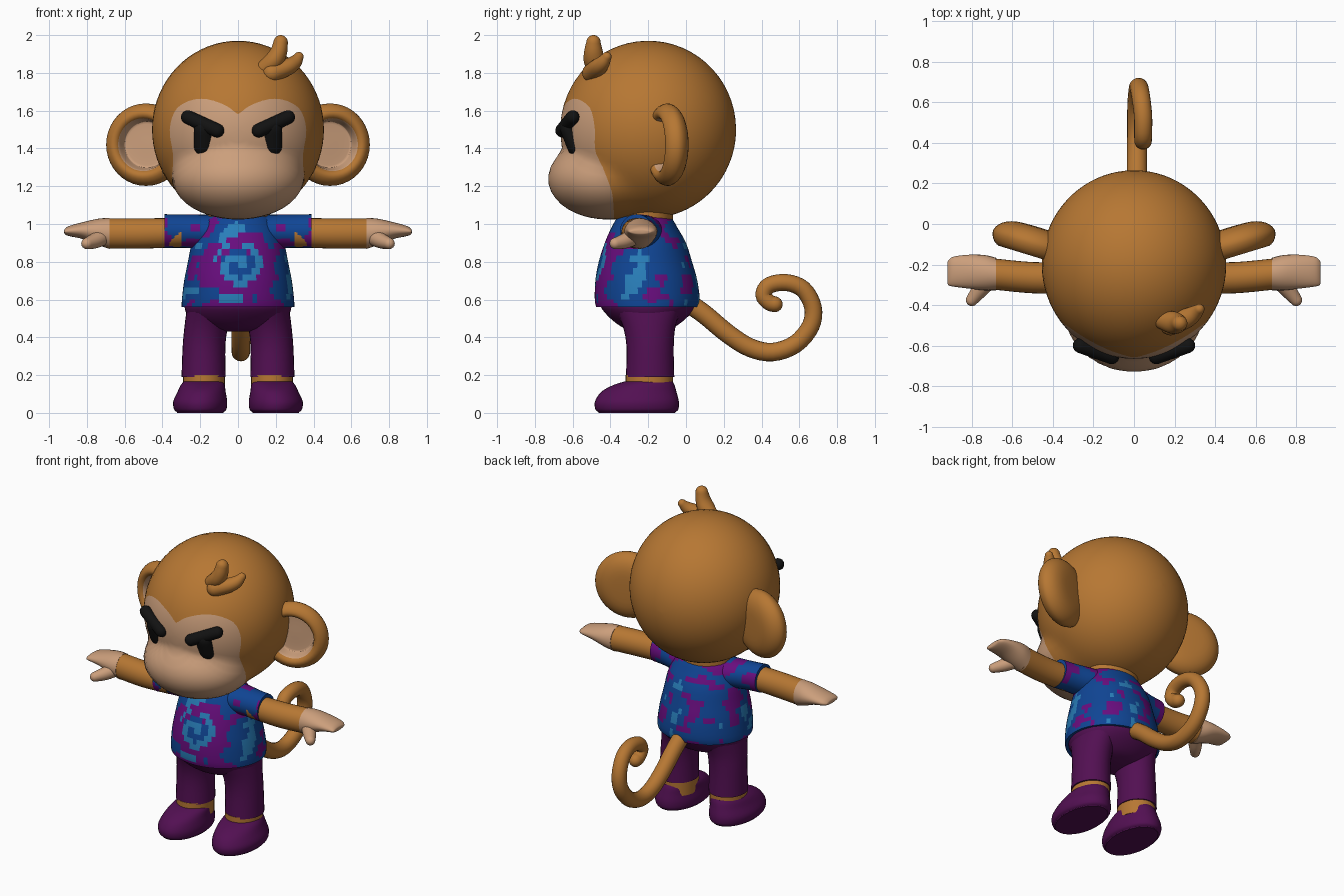
import bpy, bmesh, math
from mathutils import Vector, noise

if "Cube" in bpy.data.objects:
    bpy.data.objects.remove(bpy.data.objects["Cube"])

X, Y, Z = Vector((1, 0, 0)), Vector((0, 1, 0)), Vector((0, 0, 1))


def material(name, *rgb):
    m = bpy.data.materials.new(name)
    m.use_nodes = True
    m.diffuse_color = (*rgb, 1)
    m.node_tree.nodes["Principled BSDF"].inputs["Base Color"].default_value = (*rgb, 1)
    return m


FUR = material("brown fur", .47, .185, .033)
SKIN = material("tan skin", .60, .345, .20)
BLACK = material("black", .006, .006, .006)
BLUE = material("shirt blue", .005, .06, .30)
VIOLET = material("shirt violet", .14, .004, .21)
SKY = material("shirt light blue", .022, .21, .49)
PLUM = material("plum", .085, .005, .085)


def refine(rows, steps):
    """Catmull-Rom interpolation of equal-length tuples."""
    out = []
    for i in range(len(rows) - 1):
        a, b, c, d = (rows[max(0, min(len(rows) - 1, i + k))] for k in (-1, 0, 1, 2))
        for s in range(steps):
            t = s / steps
            out.append(tuple(q + .5 * t * (r - p + t * (2 * p - 5 * q + 4 * r - w + t * (3 * (q - r) + w - p)))
                             for p, q, r, w in zip(a, b, c, d)))
    return out + [tuple(rows[-1])]


def finish(name, bm, mats, mirror=False, rule=None):
    bmesh.ops.recalc_face_normals(bm, faces=bm.faces)
    if rule:
        for f in bm.faces:
            f.material_index = rule(f.calc_center_median())
    me = bpy.data.meshes.new(name)
    bm.to_mesh(me)
    bm.free()
    for m in mats:
        me.materials.append(m)
    ob = bpy.data.objects.new(name, me)
    bpy.context.collection.objects.link(ob)
    bpy.ops.object.select_all(action='DESELECT')
    ob.select_set(True)
    bpy.context.view_layer.objects.active = ob
    bpy.ops.object.shade_smooth_by_angle(angle=math.radians(50))
    if mirror:
        ob.modifiers.new("mirror", 'MIRROR').use_mirror_merge = False
    return ob


def skin_rings(bm, rings):
    for a, b in zip(rings, rings[1:]):
        for i in range(len(a)):
            j = (i + 1) % len(a)
            bm.faces.new((a[i], a[j], b[j], b[i]))
    bm.faces.new(rings[0])
    bm.faces.new(rings[-1])


def sweep(name, secs, mats, ref, axis=None, n=28, steps=4, round_ends="", mirror=False, rule=None):
    """Elliptical sections (x, y, z, ru, rv) joined along a path; ru lies along ref."""
    rows = refine(secs, steps)
    pts = [Vector(r[:3]) for r in rows]
    frames = []
    for i, r in enumerate(rows):
        t = axis or (pts[min(i + 1, len(pts) - 1)] - pts[max(i - 1, 0)]).normalized()
        frames.append((pts[i], t, r[3], r[4]))
    arcs = [math.radians(a) for a in (20, 40, 60, 75, 86)]

    def dome(f, sign):
        p, t, a, b = f
        return [(p + t * sign * max(a, b) * math.sin(k), t, a * math.cos(k), b * math.cos(k)) for k in arcs]
    first, last = frames[0], frames[-1]
    if "s" in round_ends:
        frames = dome(first, -1)[::-1] + frames
    if "e" in round_ends:
        frames += dome(last, 1)
    bm = bmesh.new()
    rings = []
    for p, t, a, b in frames:
        u = (ref - t * ref.dot(t)).normalized()
        v = t.cross(u)
        rings.append([bm.verts.new(p + u * a * math.cos(k * math.tau / n) + v * b * math.sin(k * math.tau / n))
                      for k in range(n)])
    skin_rings(bm, rings)
    return finish(name, bm, mats, mirror, rule)


# Head: polar grid around the face, with one ring following the face outline
HEAD, MUZZLE = Vector((0, -.2, 1.5)), Vector((0, -.42, 1.24))
HEAD_R, MUZZLE_R = (.455, .465, .47), (.345, .31, .215)
OUTLINE = refine([(-90, 69), (-58, 69), (-41, 66), (-20, 53), (0, 52), (17, 49),
                  (27, 43), (39, 34), (55, 22), (75, 13), (90, 10)], 5)


def outline_angle(th):
    deg = math.degrees(math.asin(math.sin(th)))
    for (a, p), (b, q) in zip(OUTLINE, OUTLINE[1:]):
        if deg <= b:
            return math.radians(p + (q - p) * (deg - a) / (b - a))
    return math.radians(OUTLINE[-1][1])


def head_radius(d):
    r1 = 1 / Vector([d[i] / HEAD_R[i] for i in range(3)]).length
    o = Vector([(HEAD - MUZZLE)[i] / MUZZLE_R[i] for i in range(3)])
    e = Vector([d[i] / MUZZLE_R[i] for i in range(3)])
    disc = o.dot(e) ** 2 - e.dot(e) * (o.dot(o) - 1)
    r2 = (-o.dot(e) + math.sqrt(disc)) / e.dot(e) if disc > 0 else 0
    k = .02
    return k * math.log(math.exp(r1 / k) + math.exp(max(r2, 0) / k))


N, FRONT, BACK = 72, 18, 28
bm = bmesh.new()
rings = []
for row in range(FRONT + BACK):
    ring = []
    for i in range(N):
        th = i * math.tau / N
        edge = outline_angle(th)
        if row < FRONT:
            phi = edge * (row + .1) / (FRONT - .9)
        else:
            phi = edge + (math.pi - edge) * (row - FRONT + 1) / (BACK + .1)
        d = Vector((math.sin(phi) * math.cos(th), -math.cos(phi), math.sin(phi) * math.sin(th)))
        ring.append(bm.verts.new(HEAD + d * head_radius(d)))
    rings.append(ring)
skin_rings(bm, rings)


def face_rule(c):
    d = (c - HEAD).normalized()
    return int(math.acos(max(-1, min(1, -d.y))) < outline_angle(math.atan2(d.z, d.x)))


finish("head", bm, [FUR, SKIN], rule=face_rule)

# Ears: dished discs swept back
tilt = math.radians(17)
EAR, EAR_N = Vector((.485, -.09, 1.42)), Vector((math.sin(tilt), -math.cos(tilt), 0))
profile = [(-.075, .02), (-.07, .12), (-.045, .185), (0, .218), (.045, .205), (.07, .17),
           (.055, .14), (0, .125), (-.01, .11), (-.01, .01)]


def ear_rule(c):
    depth = (c - EAR).dot(EAR_N)
    return int(depth > -.03 and (c - EAR - EAR_N * depth).length < .138)


sweep("ears", [(*(EAR + EAR_N * d), r, r) for d, r in profile], [FUR, SKIN], Z, EAR_N, 40, 3,
      mirror=True, rule=ear_rule)

# Eyes, brows and hair tufts
sweep("eyes", [(.18, -.625, 1.5, .053, .04), (.18, -.59, 1.41, .053, .04)], [BLACK], X,
      round_ends="se", mirror=True)
sweep("eyebrows", [(.265, -.60, 1.565, .037, .037), (.11, -.655, 1.495, .037, .037)], [BLACK], Z,
      round_ends="se", mirror=True)
sweep("large_hair_tuft", [(.12, -.47, 1.81, .04, .04), (.185, -.485, 1.86, .055, .05),
                          (.215, -.49, 1.91, .05, .045), (.226, -.49, 1.962, .038, .038)],
      [FUR], Y, round_ends="se")
sweep("small_hair_tuft", [(.18, -.5, 1.8, .05, .05), (.26, -.465, 1.83, .048, .045),
                          (.3, -.44, 1.855, .038, .038), (.322, -.42, 1.885, .026, .026)],
      [FUR], Y, round_ends="se")


# Shirt: blocky tie-dye with a spiral on the chest
def dye(c):
    d, ang = math.hypot(c.x, c.z - .78), math.atan2(c.z - .78, c.x)
    blot = noise.noise(Vector((c.x * 9, c.y * 9, c.z * 13)))
    if c.y < -.28 and abs(c.x) < .26:
        if abs(c.z - .605) < .022 and -.11 < c.x < .03:
            return 2
        if d < .13:
            return 2 if (d / .085 - ang / math.tau) % 1 < .5 else (0 if d < .09 else 1)
        if d < .21 + .12 * blot:
            return 1
    return 1 if blot > .12 else 2 if blot < -.48 else 0


DYES = [BLUE, VIOLET, SKY]
sweep("shirt", [(0, -.205, .56, .298, .27), (0, -.205, .6, .297, .278), (0, -.21, .7, .285, .27),
                (0, -.215, .8, .265, .247), (0, -.215, .9, .245, .215), (0, -.22, .98, .215, .175),
                (0, -.22, 1.03, .18, .145), (0, -.22, 1.05, .14, .11)],
      DYES, X, Z, 72, 3, rule=dye)
sweep("sleeves", [(.08, -.225, .955, .12, .09), (.2, -.235, .96, .105, .09), (.3, -.25, .962, .092, .088),
                  (.39, -.262, .962, .088, .09)], DYES, Y, X, 28, 4, mirror=True, rule=dye)
sweep("neck", [(0, -.21, .98, .17, .14), (0, -.21, 1.1, .17, .14)], [FUR], X)

# Arms and mitten hands
sweep("arms", [(.3, -.265, .955, .077, .077), (.5, -.265, .95, .077, .08), (.69, -.247, .95, .077, .08)],
      [FUR], Y, X, mirror=True)
sweep("hands", [(.68, -.247, .95, .08, .082), (.74, -.24, .958, .087, .07), (.82, -.235, .965, .083, .045),
                (.89, -.235, .963, .074, .028), (.915, -.24, .96, .062, .016), (.92, -.24, .96, .05, .006)],
      [SKIN], Y, X, mirror=True)
sweep("thumbs", [(.71, -.27, .935, .045, .045), (.76, -.325, .91, .04, .04), (.8, -.375, .897, .03, .03)],
      [SKIN], Z, round_ends="se", mirror=True)

# Trousers, ankles and shoes
sweep("hips", [(0, -.2, .43, .06, .05), (0, -.2, .45, .17, .13), (0, -.2, .5, .255, .2),
               (0, -.2, .56, .283, .25), (0, -.2, .6, .27, .24)], [PLUM], X, Z, 40)
sweep("trouser_legs", [(.182, -.19, .19, .117, .128), (.18, -.19, .35, .113, .125),
                       (.168, -.195, .46, .115, .14), (.15, -.2, .56, .12, .18)],
      [PLUM], X, Z, mirror=True)
sweep("ankles", [(.18, -.195, .1, .11, .125), (.18, -.195, .2, .11, .125)], [FUR], X, Z, mirror=True)
sweep("shoes", [(.2, -.26, .005, .125, .205), (.2, -.26, .02, .139, .22), (.2, -.26, .06, .143, .222),
                (.193, -.25, .11, .128, .2), (.187, -.225, .145, .117, .165), (.183, -.2, .165, .105, .13)],
      [PLUM], X, Z, 36, mirror=True)
sweep("shoe_soles", [(.2, -.26, 0, .122, .202), (.2, -.26, .008, .127, .207)], [PLUM], X, Z, 36, mirror=True)

# Curled tail
tail = [(.015, 0, .59), (.015, .1, .52), (.015, .22, .42), (.015, .34, .345), (.015, .46, .322),
        (.015, .58, .365), (.02, .66, .46), (.025, .672, .56), (.035, .62, .655), (.045, .53, .69),
        (.045, .44, .675), (.045, .41, .625), (.045, .44, .585), (.045, .47, .575)]
sweep("tail", [(*p, .052 - .0008 * i, .052 - .0008 * i) for i, p in enumerate(tail)], [FUR], X, n=20,
      round_ends="e")
